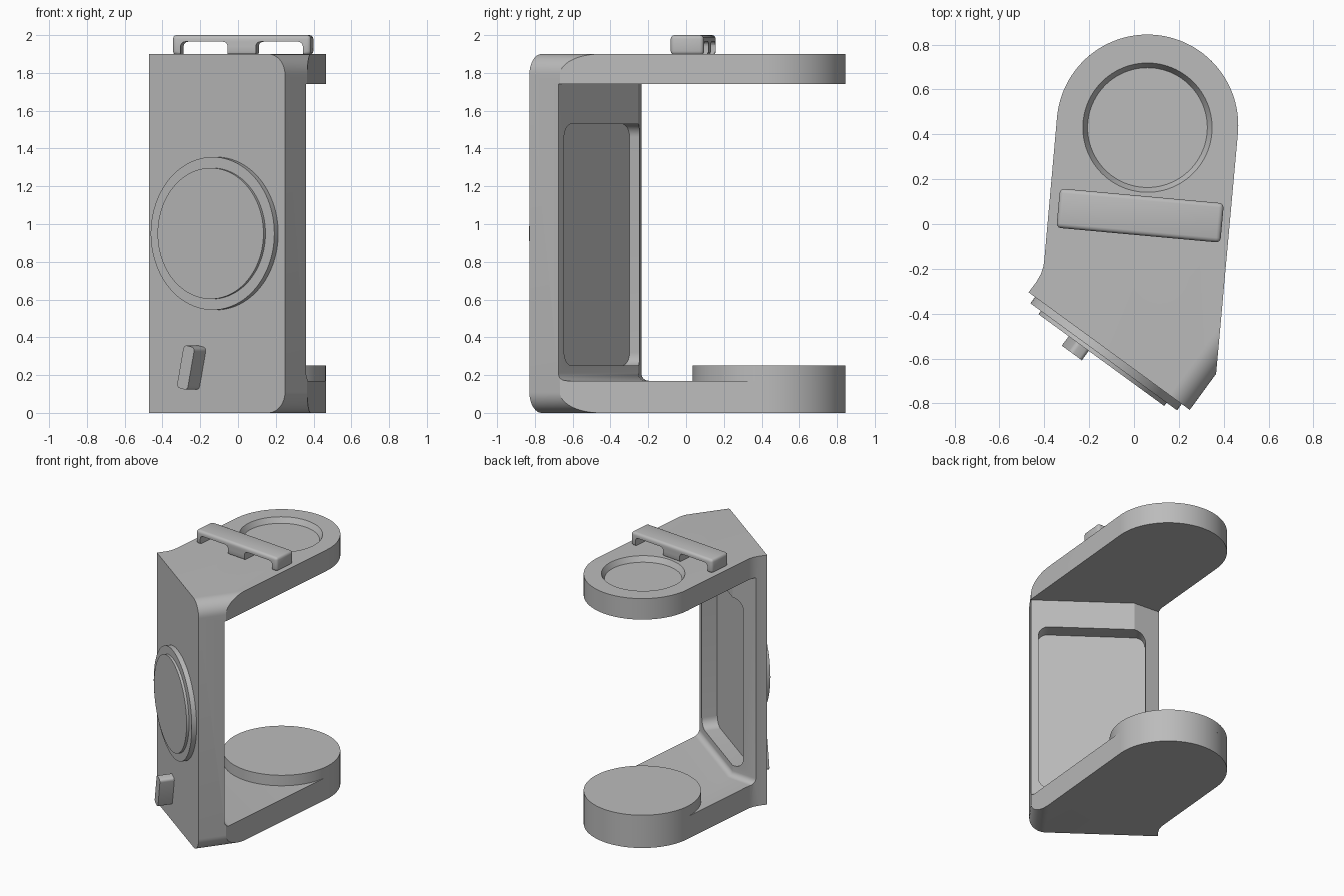
import bpy, bmesh, math
from mathutils import Matrix, Vector

cube = bpy.data.objects.get("Cube")
if cube:
    bpy.data.objects.remove(cube, do_unlink=True)

grey = bpy.data.materials.new("plain_grey")
grey.use_nodes = True
COLOUR = (0.5, 0.5, 0.5, 1)
grey.diffuse_color = COLOUR
grey.node_tree.nodes["Principled BSDF"].inputs["Base Color"].default_value = COLOUR


def prism(name, pts, lo, hi, matrix=Matrix(), top_scale=1.0):
    """Extrude a 2D outline from lo to hi, then place it."""
    bm = bmesh.new()
    centre = sum((Vector(p) for p in pts), Vector((0, 0))) / len(pts)
    low = [bm.verts.new((x, y, lo)) for x, y in pts]
    high = []
    for p in pts:
        q = centre + (Vector(p) - centre) * top_scale
        high.append(bm.verts.new((q.x, q.y, hi)))
    bm.faces.new(low[::-1])
    bm.faces.new(high)
    for i in range(len(pts)):
        j = (i + 1) % len(pts)
        bm.faces.new((low[i], low[j], high[j], high[i]))
    bmesh.ops.recalc_face_normals(bm, faces=bm.faces)
    bm.transform(matrix)
    mesh = bpy.data.meshes.new(name)
    bm.to_mesh(mesh)
    bm.free()
    mesh.materials.append(grey)
    obj = bpy.data.objects.new(name, mesh)
    bpy.context.collection.objects.link(obj)
    return obj


def arc(cx, cy, r, a0, a1, n):
    return [(cx + r * math.cos(math.radians(a0 + (a1 - a0) * i / n)),
             cy + r * math.sin(math.radians(a0 + (a1 - a0) * i / n))) for i in range(n + 1)]


def circle(cx, cy, r, n=96):
    return arc(cx, cy, r, 0, 360, n)[:-1]


def rounded_rect(x0, x1, y0, y1, r, n=8):
    return (arc(x1 - r, y0 + r, r, -90, 0, n) + arc(x1 - r, y1 - r, r, 0, 90, n)
            + arc(x0 + r, y1 - r, r, 90, 180, n) + arc(x0 + r, y0 + r, r, 180, 270, n))


def activate(obj):
    bpy.ops.object.select_all(action='DESELECT')
    obj.select_set(True)
    bpy.context.view_layer.objects.active = obj


def cut(obj, cutter, operation='DIFFERENCE'):
    mod = obj.modifiers.new("cut", 'BOOLEAN')
    mod.operation = operation
    mod.solver = 'EXACT'
    mod.object = cutter
    activate(obj)
    bpy.ops.object.modifier_apply(modifier=mod.name)
    bpy.data.objects.remove(cutter, do_unlink=True)


def smooth(obj, bevel=0.0):
    activate(obj)
    if bevel:
        mod = obj.modifiers.new("bevel", 'BEVEL')
        mod.width = bevel
        mod.segments = 3
        mod.limit_method = 'ANGLE'
        mod.angle_limit = math.radians(40)
        bpy.ops.object.modifier_apply(modifier=mod.name)
    bpy.ops.object.shade_smooth_by_angle(angle=math.radians(30))


# Key plan points: slanted front panel and the round end of the arms
front_left, front_right = Vector((-0.47, -0.305)), Vector((0.25, -0.83))
back_right, crest, back_left = Vector((0.365, -0.68)), (-0.215, -0.253), (-0.43, -0.235)
along = (front_right - front_left).normalized()
out = Vector((along.y, -along.x))
hub = (0.06, 0.44)
R = 0.405
TILT = -5.2

# Panel frame: x along the panel, y up, z outward from its front
face = Matrix(((along.x, 0, out.x, 0), (along.y, 0, out.y, 0), (0, 1, 0, 0), (0, 0, 0, 1)))
front = front_left.dot(out)
end = front_right.dot(along)

# Frame: one solid plan, hollowed between the two arms
outline = ([tuple(front_right), tuple(back_right)]
           + arc(*hub, R, TILT, 180 + TILT, 64)
           + [(-0.40, -0.16), (-0.404, -0.19), (-0.415, -0.223), (-0.435, -0.258), tuple(front_left)])
frame = prism("frame", outline, -0.01, 1.91)
beyond = back_right + along * 0.25
gap = prism("gap_cutter", [tuple(beyond), (1.0, 1.0), (-0.7, 1.0), (-0.7, -0.215),
                           crest], 0.17, 1.74)
# Concave fillet where the panel meets the lower arm
bm = bmesh.new()
bm.from_mesh(gap.data)
foot_edges = [e for e in bm.edges
              if all(v.co.z < 0.2 and v.co.y < -0.2 for v in e.verts)]
bmesh.ops.bevel(bm, geom=foot_edges, offset=0.04, segments=6, profile=0.5, affect='EDGES')
bm.to_mesh(gap.data)
bm.free()
cut(frame, gap)
# Rounded upper and lower end of the panel
cut(frame, prism("end_rounding", rounded_rect(-2, end - 0.0015, 0, 1.9, 0.11, 12), -2, 2, face),
    'INTERSECT')
# Pocket in the back of the panel
cut(frame, prism("pocket_cutter", rounded_rect(-0.105, 0.638, 0.25, 1.53, 0.07),
                 0, front - 0.077, face))
# Dished seat in the upper arm
cut(frame, prism("seat_cutter", circle(0.06, 0.43, 0.267), 1.86, 1.91, top_scale=1.1))
smooth(frame)

# Round pad on the lower arm
smooth(prism("lower_pad", circle(*hub, R, 128), 0.17, 0.25))

# Stepped dial on the panel front
for name, radius, rise in (("dial_base", R, 0.035), ("dial_cap", 0.347, 0.053)):
    smooth(prism(name, circle(0.24, 0.95, radius), front - 0.02, front + rise, face))

# Small slanted lever below the dial
lever_place = face @ Matrix.Translation((0.115, 0.24, 0)) @ Matrix.Rotation(math.radians(-12), 4, 'Z')
smooth(prism("lever", rounded_rect(-0.036, 0.036, -0.115, 0.115, 0.02, 5),
             front - 0.02, front + 0.105, lever_place))

# Strap bar with two slots on the upper arm
bar_place = (Matrix.Translation((0.0275, 0.038, 1.895)) @ Matrix.Rotation(math.radians(TILT), 4, 'Z')
             @ Matrix.Rotation(math.radians(90), 4, 'X'))
bar = prism("strap_bar", [(-0.367, 0), (0.367, 0), (0.367, 0.105), (-0.367, 0.105)],
            -0.088, 0.088, bar_place)
smooth(bar, 0.02)
for x0, x1 in ((-0.325, -0.075), (0.075, 0.325)):
    cut(bar, prism("slot_cutter", rounded_rect(x0, x1, -0.06, 0.07, 0.025, 5), -0.3, 0.3, bar_place))
smooth(bar)
